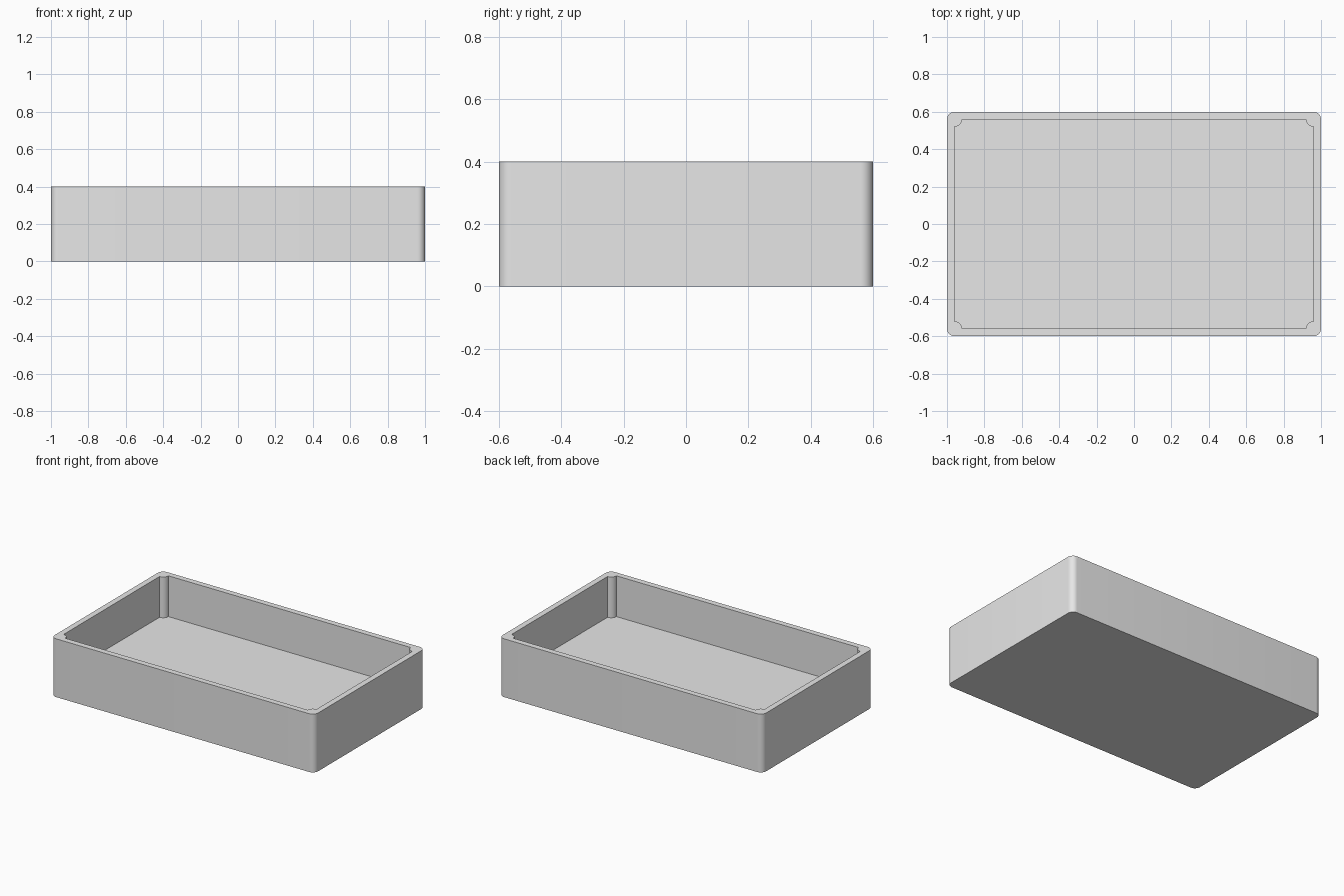
import bpy
import bmesh
from math import sin, cos, radians

HALF_X, HALF_Y, HEIGHT = 1.0, 0.6, 0.4
WALL, RADIUS, FLOOR = 0.04, 0.04, 0.12
STEPS = 10

if "Cube" in bpy.data.objects:
    bpy.data.objects.remove(bpy.data.objects["Cube"])

grey = bpy.data.materials.new("light grey")
grey.use_nodes = True
grey.diffuse_color = (0.8, 0.8, 0.8, 1)
grey.node_tree.nodes["Principled BSDF"].inputs["Base Color"].default_value = grey.diffuse_color


def outline(inner):
    """Counter-clockwise outline: rounded outside, round corner posts inside."""
    cx, cy = HALF_X - WALL, HALF_Y - WALL
    points = []
    for i, (sx, sy) in enumerate([(1, 1), (-1, 1), (-1, -1), (1, -1)]):
        for k in range(STEPS + 1):
            turn = 90 * k / STEPS
            angle = radians(90 * i + (270 - turn if inner else turn))
            points.append((sx * cx + RADIUS * cos(angle),
                           sy * cy + RADIUS * sin(angle)))
    return points


bm = bmesh.new()


def ring(points, z):
    return [bm.verts.new((x, y, z)) for x, y in points]


# Outer wall, rim, inner wall with corner posts
outer, inner = outline(False), outline(True)
rings = [ring(outer, 0), ring(outer, HEIGHT), ring(inner, HEIGHT), ring(inner, FLOOR)]
for a, b in zip(rings, rings[1:]):
    for i in range(len(a)):
        j = (i + 1) % len(a)
        bm.faces.new((a[i], a[j], b[j], b[i]))

# Underside and tray floor
bm.faces.new(rings[0][::-1])
bm.faces.new(rings[-1])
bmesh.ops.recalc_face_normals(bm, faces=bm.faces)

mesh = bpy.data.meshes.new("tray")
bm.to_mesh(mesh)
bm.free()
mesh.materials.append(grey)
tray = bpy.data.objects.new("tray", mesh)
bpy.context.collection.objects.link(tray)

# Smooth corners, crisp edges
bpy.ops.object.select_all(action="DESELECT")
tray.select_set(True)
bpy.context.view_layer.objects.active = tray
bpy.ops.object.shade_smooth_by_angle(angle=radians(30))
